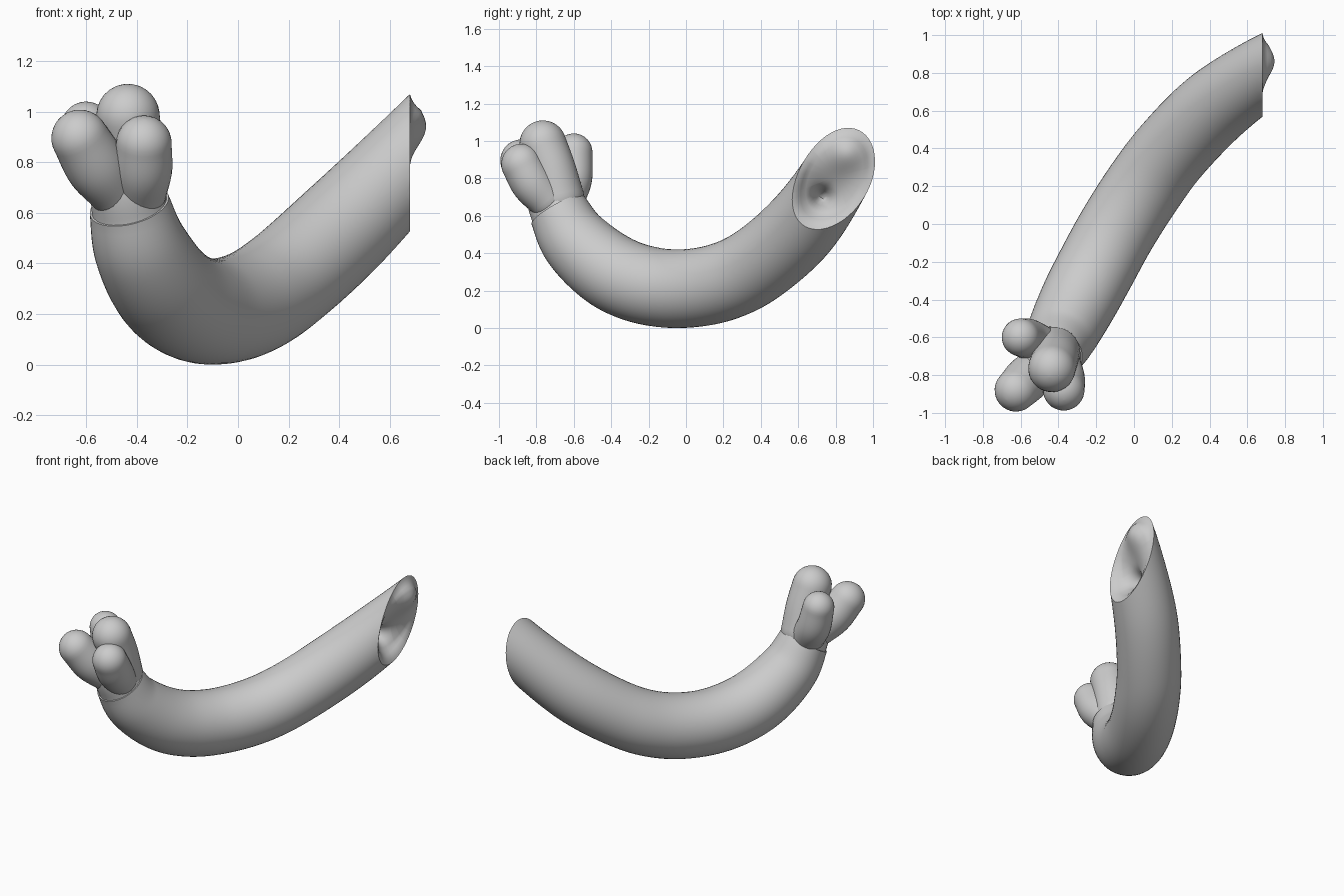
import bpy, bmesh, math
from mathutils import Vector

cube = bpy.data.objects.get("Cube")
if cube:
    bpy.data.objects.remove(cube, do_unlink=True)

grey = bpy.data.materials.new("clay grey")
grey.use_nodes = True
TONE = (0.6, 0.6, 0.6, 1)
grey.diffuse_color = TONE
grey.node_tree.nodes["Principled BSDF"].inputs["Base Color"].default_value = TONE


def spline(keys, steps):
    """Catmull-Rom through 4D keys (x, y, z, radius)."""
    keys = [Vector(k) for k in keys]
    pts = [2 * keys[0] - keys[1]] + keys + [2 * keys[-1] - keys[-2]]
    out = []
    for a, b, c, d in zip(pts, pts[1:], pts[2:], pts[3:]):
        for i in range(steps):
            t = i / steps
            out.append(0.5 * (2 * b + (c - a) * t + (2 * a - 5 * b + 4 * c - d) * t * t
                              + (3 * b - a - 3 * c + d) * t ** 3))
    return out + [keys[-1]]


def sweep(bm, path, ref, sides):
    """Skin rings along a path of (x, y, z, radius); both ends stay open."""
    rings = []
    for i, p in enumerate(path):
        tan = (path[min(i + 1, len(path) - 1)] - path[max(i - 1, 0)]).to_3d().normalized()
        u = (ref - tan * ref.dot(tan)).normalized()
        v = tan.cross(u)
        rings.append([bm.verts.new(p.to_3d() + p.w * (u * math.cos(a) + v * math.sin(a)))
                      for a in (math.tau * k / sides for k in range(sides))])
    for r, s in zip(rings, rings[1:]):
        for k in range(sides):
            n = (k + 1) % sides
            bm.faces.new((r[k], r[n], s[n], s[k]))
    return rings


def finish(name, bm, angle):
    bmesh.ops.recalc_face_normals(bm, faces=bm.faces)
    mesh = bpy.data.meshes.new(name)
    bm.to_mesh(mesh)
    bm.free()
    mesh.materials.append(grey)
    obj = bpy.data.objects.new(name, mesh)
    bpy.context.collection.objects.link(obj)
    bpy.ops.object.select_all(action='DESELECT')
    obj.select_set(True)
    bpy.context.view_layer.objects.active = obj
    bpy.ops.object.shade_smooth_by_angle(angle=math.radians(angle))
    return obj


# Curved arm, swept past the cut and trimmed by an upright plane
CUT = 0.68
arm_keys = [
    (-0.43, -0.685, 0.63, 0.16), (-0.385, -0.59, 0.465, 0.187), (-0.3, -0.42, 0.315, 0.205),
    (-0.205, -0.24, 0.235, 0.21), (-0.09, -0.03, 0.21, 0.21), (0.05, 0.19, 0.245, 0.21),
    (0.2, 0.39, 0.345, 0.208), (0.42, 0.615, 0.545, 0.205), (0.68, 0.8, 0.81, 0.188),
    (0.96, 0.94, 1.09, 0.18)]
bm = bmesh.new()
rings = sweep(bm, spline(arm_keys, 8), Vector((0.87, -0.5, 0)), 48)
bm.faces.new(rings[0])
bmesh.ops.bisect_plane(bm, geom=bm.verts[:] + bm.edges[:] + bm.faces[:],
                       plane_co=(CUT, 0, 0), plane_no=(1, 0, 0), clear_outer=True)

# Torn end: shrinking rings pushed into a hollow with a bump beside it
rim = [e for e in bm.edges if e.is_boundary]
centre = Vector((CUT, 0.8, 0.81))


def relief(y, z):
    bump = 0.065 * math.exp(-((y - 0.86) ** 2 + (z - 0.94) ** 2) / 0.011)
    hole = (y - 0.725) ** 2 + (z - 0.7) ** 2
    return bump - 0.09 * math.exp(-hole / 0.018) - 0.1 * math.exp(-hole / 0.002)


RINGS = 16
for i in range(1, RINGS):
    new = bmesh.ops.extrude_edge_only(bm, edges=rim)["geom"]
    rim = [g for g in new if isinstance(g, bmesh.types.BMEdge) and g.is_boundary]
    shrink = (RINGS - i) / (RINGS - i + 1)
    fade = min(1, i / 4)
    for v in {v for e in rim for v in e.verts}:
        v.co = centre + (v.co - centre) * shrink
        v.co.x = CUT + fade * relief(v.co.y, v.co.z)
bmesh.ops.holes_fill(bm, edges=rim, sides=0)
finish("arm", bm, 50)


# Rounded, tapered lobes: a palm and stubby fingers growing from the wrist
def lobe(name, keys):
    path = spline(keys, 8)
    dome = [math.radians(a) for a in range(11, 90, 11)]
    d0 = (path[0] - path[1]).to_3d().normalized()
    d1 = (path[-1] - path[-2]).to_3d().normalized()

    def cap(p, d):
        return [Vector((*(p.to_3d() + d * p.w * math.sin(a)), p.w * math.cos(a))) for a in dome]

    bm = bmesh.new()
    full = cap(path[0], d0)[::-1] + path + cap(path[-1], d1)
    rings = sweep(bm, full, Vector((0.87, -0.5, 0)), 32)
    bm.faces.new(rings[0])
    bm.faces.new(rings[-1])
    return finish(name, bm, 60)


lobe("palm", [(-0.425, -0.675, 0.61, 0.155), (-0.44, -0.705, 0.68, 0.145),
              (-0.455, -0.725, 0.77, 0.135)])
lobe("front_right_finger", [(-0.49, -0.745, 0.69, 0.105), (-0.56, -0.815, 0.785, 0.122),
                            (-0.625, -0.88, 0.895, 0.113)])
lobe("front_left_finger", [(-0.385, -0.745, 0.69, 0.105), (-0.375, -0.82, 0.775, 0.115),
                           (-0.372, -0.878, 0.875, 0.11)])
lobe("middle_finger", [(-0.42, -0.68, 0.7, 0.135), (-0.42, -0.715, 0.85, 0.125),
                       (-0.435, -0.765, 0.985, 0.125)])
lobe("back_finger", [(-0.49, -0.65, 0.7, 0.11), (-0.56, -0.61, 0.8, 0.108),
                     (-0.6, -0.6, 0.94, 0.1)])
